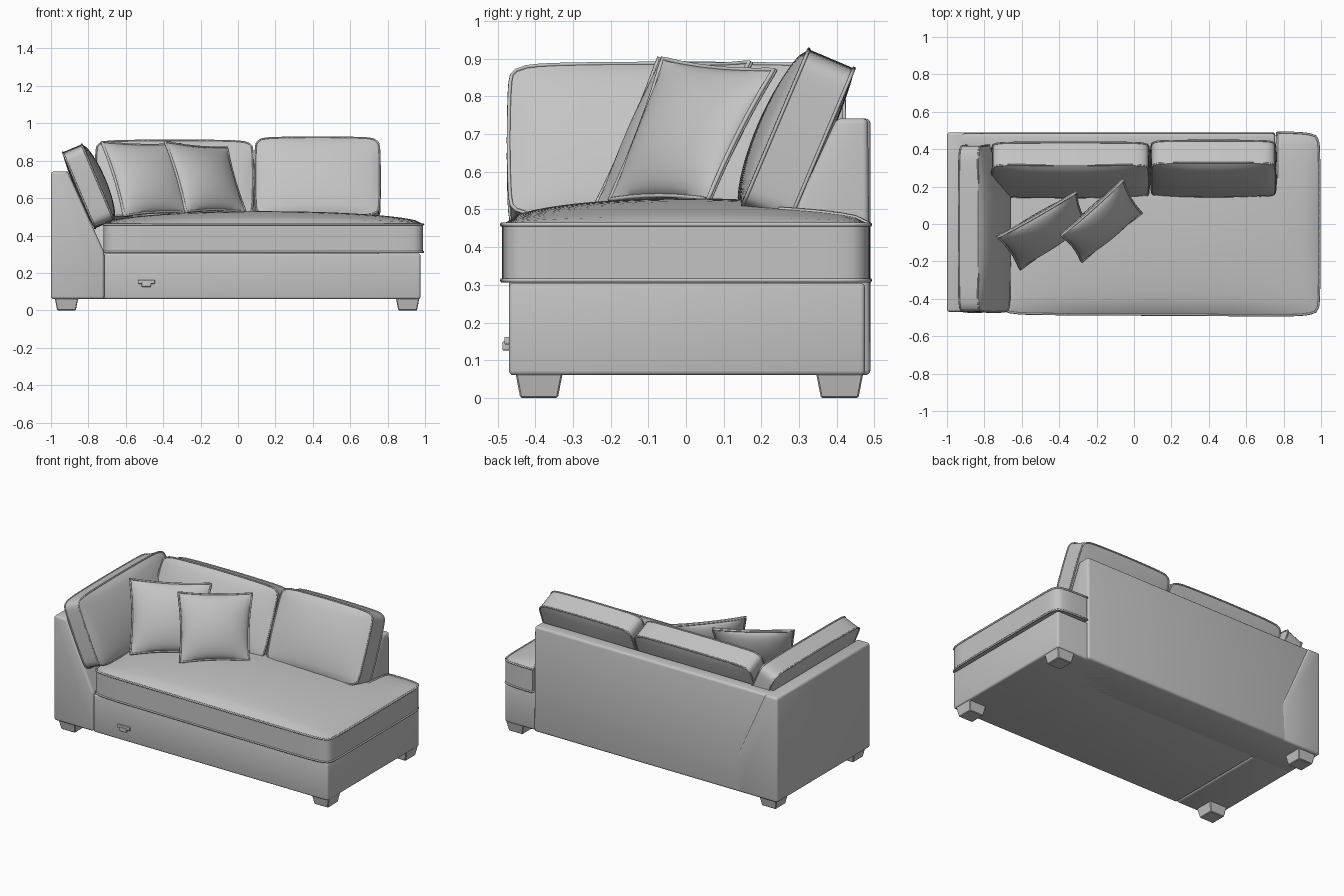
import bpy, bmesh, math
from mathutils import Vector

if "Cube" in bpy.data.objects:
    bpy.data.objects.remove(bpy.data.objects["Cube"])

fabric = bpy.data.materials.new("grey_fabric")
fabric.diffuse_color = (0.55, 0.55, 0.55, 1)
fabric.use_nodes = True
fabric.node_tree.nodes["Principled BSDF"].inputs["Base Color"].default_value = fabric.diffuse_color


def finish(bm, name, angle=40):
    bmesh.ops.recalc_face_normals(bm, faces=bm.faces)
    me = bpy.data.meshes.new(name)
    bm.to_mesh(me)
    bm.free()
    me.materials.append(fabric)
    me.shade_smooth()
    me.set_sharp_from_angle(angle=math.radians(angle))
    ob = bpy.data.objects.new(name, me)
    bpy.context.collection.objects.link(ob)
    return ob


def prism(name, pts, direction, bevel=0.012):
    """Extrude a closed outline along a direction and soften its edges."""
    bm = bmesh.new()
    face = bm.faces.new([bm.verts.new(p) for p in pts])
    new = bmesh.ops.extrude_face_region(bm, geom=[face])["geom"]
    bmesh.ops.translate(bm, vec=direction, verts=[g for g in new if isinstance(g, bmesh.types.BMVert)])
    if bevel:
        bmesh.ops.bevel(bm, geom=bm.edges[:], offset=bevel, segments=3, profile=0.5, affect='EDGES')
    return finish(bm, name)


def box(name, x0, x1, y0, y1, z0, z1, bevel=0.012):
    return prism(name, [(x0, y0, z0), (x1, y0, z0), (x1, y1, z0), (x0, y1, z0)], (0, 0, z1 - z0), bevel)


def piping(name, pts, radius=0.005):
    cu = bpy.data.curves.new(name, 'CURVE')
    cu.dimensions = '3D'
    cu.bevel_depth = radius
    cu.bevel_resolution = 1
    sp = cu.splines.new('POLY')
    sp.points.add(len(pts) - 1)
    for p, co in zip(sp.points, pts):
        p.co = (*co, 1)
    sp.use_cyclic_u = True
    cu.materials.append(fabric)
    bpy.context.collection.objects.link(bpy.data.objects.new(name, cu))


def span(a, b, n):
    return [a + (b - a) * i / n for i in range(n + 1)]


def puff(name, us, vs, top, bottom, keep=lambda u, v: True, pipe=0.005):
    """Two crowned sheets over a u,v grid, joined by a side band, with piped seams."""
    bm = bmesh.new()
    cells = [(i, j) for i in range(len(us) - 1) for j in range(len(vs) - 1)
             if keep((us[i] + us[i + 1]) / 2, (vs[j] + vs[j + 1]) / 2)]
    used = set(cells)
    sheets = []
    for fn in (top, bottom):
        verts = {}
        for i, j in cells:
            ring = [(i, j), (i + 1, j), (i + 1, j + 1), (i, j + 1)]
            for k in ring:
                if k not in verts:
                    verts[k] = bm.verts.new(fn(us[k[0]], vs[k[1]]))
            bm.faces.new([verts[k] for k in ring])
        sheets.append(verts)
    # boundary walk for side band and seams
    nxt = {}
    for i, j in cells:
        ring = [(i, j), (i + 1, j), (i + 1, j + 1), (i, j + 1)]
        for k, nb in enumerate([(i, j - 1), (i + 1, j), (i, j + 1), (i - 1, j)]):
            if nb not in used:
                nxt[ring[k]] = ring[(k + 1) % 4]
    loop = [next(iter(nxt))]
    while nxt[loop[-1]] != loop[0]:
        loop.append(nxt[loop[-1]])
    t, b = sheets
    for k, a in enumerate(loop):
        c = loop[(k + 1) % len(loop)]
        bm.faces.new([t[a], t[c], b[c], b[a]])
    seams = [[v[k].co.copy() for k in loop] for v in sheets]
    finish(bm, name, 50)
    if pipe:
        for s, pts in zip(("front", "rear"), seams):
            piping(f"{name}_{s}_piping", pts, pipe)


def crown(u, v, power=0.6):
    return max(0, (1 - u * u) * (1 - v * v)) ** power


def box_cushion(name, centre, ua, va, hu, hv, thick, front, rear):
    """Boxed cushion with crowned faces and slightly rounded corners."""
    centre, ua, va = Vector(centre), Vector(ua), Vector(va)
    n = ua.cross(va)

    def sheet(sign, bulge):
        def fn(u, v):
            pull = 0.014 * (abs(u) * abs(v)) ** 12
            swell = 0.006
            pu = u * (hu - pull + swell * (1 - v * v))
            pv = v * (hv - pull + swell * (1 - u * u))
            return centre + ua * pu + va * pv + n * sign * (thick / 2 + bulge * crown(u, v))
        return fn
    puff(name, span(-1, 1, 24), span(-1, 1, 18), sheet(1, front), sheet(-1, rear))


def throw_pillow(name, bl, br, tr, tl, half=0.065):
    """Knife-edge pillow stretched between four corners, sides pinched inward."""
    bl, br, tr, tl = map(Vector, (bl, br, tr, tl))
    n = (br - bl).cross(tl - bl).normalized()

    def sheet(sign):
        def fn(u, v):
            a = (u * (1 - 0.06 * (1 - v * v) * u * u) + 1) / 2
            b = (v * (1 - 0.06 * (1 - u * u) * v * v) + 1) / 2
            p = bl.lerp(br, a).lerp(tl.lerp(tr, a), b)
            return p + n * sign * (0.003 + half * crown(u, v, 0.7))
        return fn
    puff(name, span(-1, 1, 20), span(-1, 1, 20), sheet(1), sheet(-1), pipe=0.006)


# frame: base, sloped arm, sloped back
box("base", -0.715, 0.975, -0.47, 0.475, 0.06, 0.305)
prism("arm", [(x, -0.47, z) for x, z in
              ((-1, 0.06), (-1, 0.742), (-0.91, 0.742), (-0.715, 0.31), (-0.715, 0.06))], (0, 0.96, 0), 0.015)
prism("back", [(-0.99, y, z) for y, z in
               ((0.49, 0.06), (0.483, 0.742), (0.40, 0.742), (0.285, 0.49), (0.21, 0.31), (0.21, 0.06))],
      (1.745, 0, 0), 0.015)

# L-shaped seat cushion wrapping past the end of the back
def seat_point(x, y, top):
    u, v = (x - 0.135) / 0.855, y / 0.49
    pull = 0.02 * (abs(u) * abs(v)) ** 14
    px = x - math.copysign(pull, u)
    py = y * (1 - 0.02 * (1 - u) / 2) - math.copysign(pull, v)
    z = 0.46 + 0.07 * crown(u, v, 0.5) if top else 0.312
    return Vector((px, py, z))


puff("seat_cushion", span(-0.72, 0.765, 30) + span(0.765, 0.99, 6)[1:],
     span(-0.49, 0.25, 18) + span(0.25, 0.49, 6)[1:],
     lambda x, y: seat_point(x, y, True), lambda x, y: seat_point(x, y, False),
     lambda x, y: x > 0.765 or y < 0.25, 0.006)

# leaning back cushions and arm cushion
s, c = math.sin(math.radians(23)), math.cos(math.radians(23))
box_cushion("back_cushion_left", (-0.34, 0.29, 0.68), (1, 0, 0), (0, s, c), 0.415, 0.215, 0.13, 0.045, 0.015)
box_cushion("back_cushion_right", (0.425, 0.297, 0.69), (1, 0, 0), (0, s, c), 0.328, 0.222, 0.13, 0.045, 0.015)
box_cushion("arm_cushion", (-0.80, -0.025, 0.663), (0, 1, 0), (-s, 0, c), 0.44, 0.215, 0.11, 0.045, 0.015)

# throw pillows
throw_pillow("throw_pillow_left", (-0.61, -0.24, 0.505), (-0.25, 0.0, 0.52),
             (-0.31, 0.17, 0.89), (-0.73, -0.07, 0.90))
throw_pillow("throw_pillow_right", (-0.28, -0.20, 0.525), (0.04, 0.06, 0.525),
             (-0.06, 0.235, 0.87), (-0.39, -0.06, 0.90))

# tapered feet
for sx, cx in (("left", -0.917), ("right", 0.907)):
    for sy, cy in (("front", -0.39), ("rear", 0.408)):
        bm = bmesh.new()
        bmesh.ops.create_cube(bm, size=1)
        for v in bm.verts:
            w = 0.125 if v.co.z > 0 else 0.1
            v.co = (cx + v.co.x * w, cy + v.co.y * w, 0.065 if v.co.z > 0 else 0)
        bmesh.ops.bevel(bm, geom=bm.edges[:], offset=0.004, segments=1, affect='EDGES')
        finish(bm, f"{sy}_{sx}_foot", 20)

# small pull latch on the front
box("latch_bar", -0.535, -0.445, -0.482, -0.468, 0.142, 0.162, 0.003)
box("latch_grip", -0.515, -0.465, -0.487, -0.468, 0.126, 0.15, 0.003)
